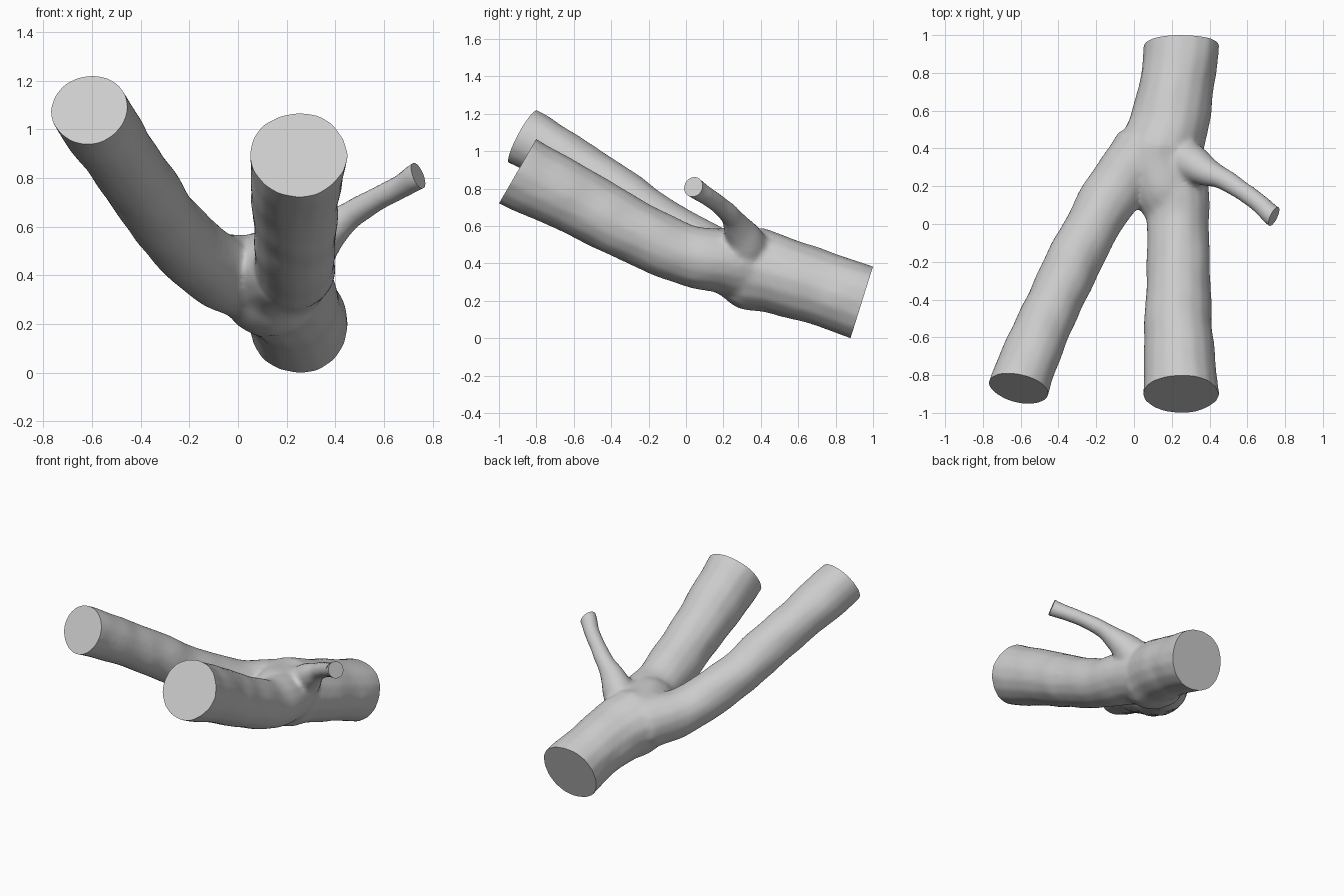
import bpy
import bmesh
from mathutils import Vector, noise

cube = bpy.data.objects.get("Cube")
if cube:
    bpy.data.objects.remove(cube, do_unlink=True)

bark = bpy.data.materials.new("light_grey")
bark.use_nodes = True
grey = (0.6, 0.6, 0.6, 1)
bark.diffuse_color = grey
bark.node_tree.nodes["Principled BSDF"].inputs["Base Color"].default_value = grey

EXTRA = 0.1  # overshoot that is sawn off later


def limb(bm, name, points, saw):
    """Sweep a tapering round limb through (x, y, z, radius) points."""
    *centre, radius = points[0]
    tip = Vector(centre) + Vector(saw).normalized() * EXTRA
    points = [(*tip, radius)] + points
    curve = bpy.data.curves.new(name, 'CURVE')
    curve.dimensions = '3D'
    curve.bevel_depth = 1
    curve.bevel_resolution = 6
    curve.use_fill_caps = True
    spline = curve.splines.new('BEZIER')
    spline.bezier_points.add(len(points) - 1)
    for knot, (x, y, z, r) in zip(spline.bezier_points, points):
        knot.co = (x, y, z)
        knot.radius = r
        knot.handle_left_type = knot.handle_right_type = 'AUTO'
    obj = bpy.data.objects.new(name, curve)
    bpy.context.collection.objects.link(obj)
    bpy.context.view_layer.update()
    mesh = bpy.data.meshes.new_from_object(
        obj.evaluated_get(bpy.context.evaluated_depsgraph_get()))
    bm.from_mesh(mesh)
    bpy.data.objects.remove(obj, do_unlink=True)


# Each limb starts at its sawn end; the second item is the saw-cut direction
limbs = {
    "trunk": ([(.25, .94, .193, .205), (.22, .7, .275, .2), (.18, .5, .335, .212),
               (.14, .36, .37, .225), (.16, .22, .41, .185), (.2, .08, .42, .15)],
              (0, .955, -.3)),
    "front_branch": ([(.25, -.9, .893, .202), (.235, -.6, .74, .185), (.235, -.2, .53, .167),
                      (.232, 0, .445, .163), (.22, .2, .41, .17), (.17, .4, .37, .18)],
                     (0, -.865, .5)),
    "side_branch": ([(-.61, -.87, 1.08, .16), (-.505, -.6, .92, .152), (-.415, -.4, .79, .148),
                     (-.32, -.2, .65, .147), (-.215, 0, .53, .147), (-.09, .2, .43, .155),
                     (.06, .38, .38, .18)],
                    (-.184, -.864, .466)),
    "twig": ([(.74, .04, .81, .056), (.66, .11, .76, .05), (.56, .185, .705, .052),
              (.46, .245, .645, .06), (.38, .28, .585, .08), (.3, .32, .51, .11),
              (.22, .34, .42, .12)],
             (.85, -.4, .33)),
}

bm = bmesh.new()
for name, (points, saw) in limbs.items():
    limb(bm, name, points, saw)
mesh = bpy.data.meshes.new("branched_log")
bm.to_mesh(mesh)
bm.free()
log = bpy.data.objects.new("branched_log", mesh)
bpy.context.collection.objects.link(log)

# Fuse the limbs into one skin and soften the joints
remesh = log.modifiers.new("fuse", 'REMESH')
remesh.mode = 'VOXEL'
remesh.voxel_size = 0.015
soften = log.modifiers.new("soften", 'SMOOTH')
soften.factor = 0.5
soften.iterations = 12
bpy.context.view_layer.update()
fused = bpy.data.meshes.new_from_object(
    log.evaluated_get(bpy.context.evaluated_depsgraph_get()))
log.modifiers.clear()

bm = bmesh.new()
bm.from_mesh(fused)
bm.normal_update()

# Gentle lumps along the bark
for v, n in [(v, v.normal.copy()) for v in bm.verts]:
    v.co += n * noise.noise(v.co * 6) * 0.008

# Saw every free end flat and cap it
for points, saw in limbs.values():
    *centre, radius = points[0]
    centre = Vector(centre)
    near = [f for f in bm.faces
            if (f.calc_center_median() - centre).length < radius + 0.2]
    geom = set(near)
    for f in near:
        geom.update(f.verts)
        geom.update(f.edges)
    cut = bmesh.ops.bisect_plane(bm, geom=list(geom), dist=1e-5, plane_co=centre,
                                 plane_no=Vector(saw).normalized(), clear_outer=True)
    rim = [e for e in cut["geom_cut"]
           if isinstance(e, bmesh.types.BMEdge) and e.is_boundary]
    bmesh.ops.edgeloop_fill(bm, edges=rim)
bmesh.ops.recalc_face_normals(bm, faces=bm.faces)
bm.to_mesh(mesh)
bm.free()
mesh.materials.clear()
mesh.materials.append(bark)
for p in mesh.polygons:
    p.material_index = 0

bpy.ops.object.select_all(action='DESELECT')
log.select_set(True)
bpy.context.view_layer.objects.active = log
bpy.ops.object.shade_smooth_by_angle(angle=0.7)
